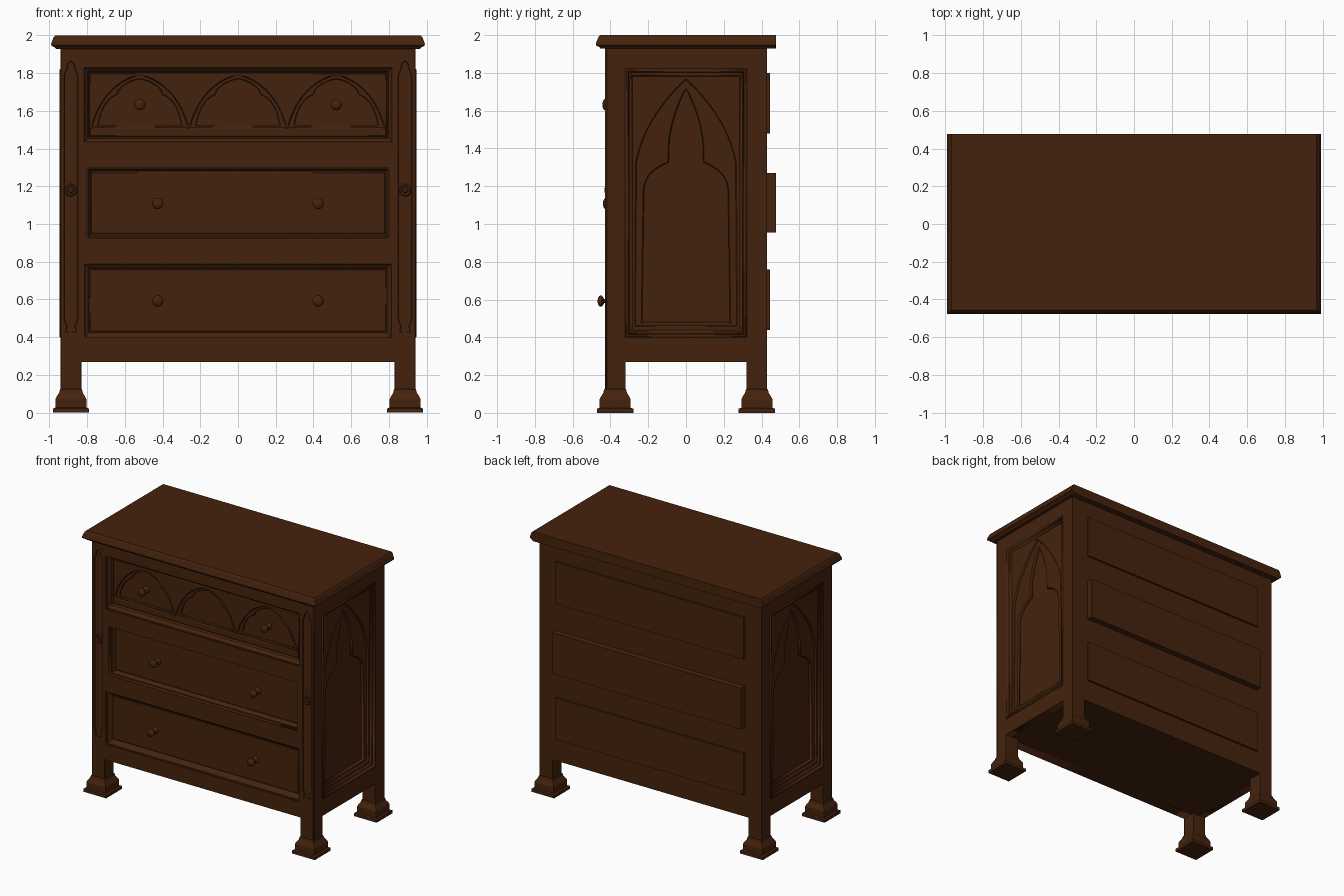
import bpy, bmesh, math
from mathutils import Matrix, Vector

if "Cube" in bpy.data.objects:
    bpy.data.objects.remove(bpy.data.objects["Cube"])

wood = bpy.data.materials.new("dark_brown_wood")
wood.diffuse_color = (0.060, 0.0165, 0.0040, 1)
wood.use_nodes = True
wood.node_tree.nodes["Principled BSDF"].inputs["Base Color"].default_value = wood.diffuse_color

FRONT = Matrix.Rotation(math.pi / 2, 4, 'X')              # (u, v, w) -> (x, z, outwards)
RIGHT = Matrix.Rotation(math.pi / 2, 4, 'Z') @ FRONT
LEFT = Matrix.Rotation(-math.pi / 2, 4, 'Z') @ FRONT


def finish(name, bm, smooth=False):
    bmesh.ops.recalc_face_normals(bm, faces=bm.faces)
    me = bpy.data.meshes.new(name)
    bm.to_mesh(me)
    bm.free()
    me.materials.append(wood)
    ob = bpy.data.objects.new(name, me)
    bpy.context.collection.objects.link(ob)
    if smooth:
        bpy.ops.object.select_all(action='DESELECT')
        ob.select_set(True)
        bpy.context.view_layer.objects.active = ob
        bpy.ops.object.shade_smooth_by_angle(angle=math.radians(40))
    return ob


def loft(name, rings, matrix=Matrix(), smooth=False):
    """Skin a stack of equal rings and cap both ends."""
    bm = bmesh.new()
    vs = [[bm.verts.new(matrix @ Vector(p)) for p in r] for r in rings]
    n = len(rings[0])
    for a, b in zip(vs, vs[1:]):
        for i in range(n):
            j = (i + 1) % n
            bm.faces.new((a[i], a[j], b[j], b[i]))
    bm.faces.new(vs[0][::-1])
    bm.faces.new(vs[-1])
    return finish(name, bm, smooth)


def rect(u0, u1, v0, v1, w=None):
    pts = [(u0, v0), (u1, v0), (u1, v1), (u0, v1)]
    return pts if w is None else [(u, v, w) for u, v in pts]


def box(name, x0, x1, y0, y1, z0, z1):
    return loft(name, [rect(x0, x1, y0, y1, z0), rect(x0, x1, y0, y1, z1)])


def turned(name, matrix, stations, n=20):
    """Turned part from (radius, height) stations."""
    return loft(name, [[(r * math.cos(2 * math.pi * i / n), r * math.sin(2 * math.pi * i / n), h)
                        for i in range(n)] for r, h in stations], matrix, True)


def plate(name, loops, w0, w1, matrix, bevel=0.0):
    """Flat board with holes between depths w0 and w1, with chamfered edges."""
    cu = bpy.data.curves.new(name, 'CURVE')
    cu.dimensions = '2D'
    cu.fill_mode = 'BOTH'
    cu.extrude = (w1 - w0) / 2 - bevel
    cu.bevel_depth = bevel
    cu.bevel_resolution = 0
    cu.offset = -bevel
    for loop in loops:
        sp = cu.splines.new('POLY')
        sp.points.add(len(loop) - 1)
        for p, (u, v) in zip(sp.points, loop):
            p.co = (u, v, 0, 1)
        sp.use_cyclic_u = True
    tmp = bpy.data.objects.new(name + "_curve", cu)
    bpy.context.collection.objects.link(tmp)
    dg = bpy.context.evaluated_depsgraph_get()
    me = bpy.data.meshes.new_from_object(tmp.evaluated_get(dg))
    bpy.data.objects.remove(tmp)
    bm = bmesh.new()
    bm.from_mesh(me)
    bpy.data.meshes.remove(me)
    bmesh.ops.remove_doubles(bm, verts=bm.verts, dist=1e-5)
    bm.transform(matrix @ Matrix.Translation((0, 0, (w0 + w1) / 2)))
    return finish(name, bm)


def bez(a, c, b, n=10):
    return [tuple((1 - t) ** 2 * a[k] + 2 * t * (1 - t) * c[k] + t * t * b[k] for k in (0, 1))
            for t in (i / n for i in range(n + 1))]


def mirrored(half, cx=0):
    """Close a right-hand outline (bottom to apex) with its mirror image."""
    return [(cx + u, v) for u, v in half] + [(cx - u, v) for u, v in half[-2::-1]]


# Carcass core and overhanging top (flush at the back)
box("carcass", -0.885, 0.885, -0.345, 0.43, 0.27, 1.94)
loft("top_board", [rect(-h, h, -h + 0.513, 0.477, z) for h, z in
                   ((0.965, 1.928), (0.974, 1.938), (0.989, 1.945), (0.990, 1.956),
                    (0.984, 1.972), (0.977, 1.990), (0.968, 2.0))])

# Corner posts with flared feet
for sx in (-1, 1):
    for sy, side in ((-1, "front"), (1, "back")):
        cx, cy = sx * 0.885, sy * 0.375
        name = side + ("_left" if sx < 0 else "_right")
        y0 = cy - (0.043 if sy < 0 else 0.055)
        box(name + "_post", cx - 0.055, cx + 0.055, y0, cy + 0.055, 0.11, 1.94)
        loft(name + "_foot", [rect(cx - h, cx + h, cy - h, cy + h, z) for h, z in
                              ((0.096, 0.0), (0.096, 0.022), (0.082, 0.027), (0.082, 0.072),
                               (0.074, 0.088), (0.063, 0.105), (0.058, 0.124), (0.055, 0.126))])

# Pointed grooves and rosettes on the front posts
for cx in (-0.885, 0.885):
    groove = mirrored([(0.026, 0.43), (0.020, 0.46), (0.034, 0.49), (0.034, 1.79),
                       (0.018, 1.825), (0.014, 1.85), (0.0, 1.862)], cx)
    plate("post_face", [rect(cx - 0.055, cx + 0.055, 0.12, 1.935), groove],
          0.418, 0.43, FRONT, 0.003)
    turned("post_rosette", FRONT @ Matrix.Translation((cx, 1.18, 0.416)),
           ((0.034, 0), (0.034, 0.008), (0.028, 0.014), (0.018, 0.010), (0.012, 0.016)), 16)

# Front frame with three drawer openings
openings = [(0.825, 1.425, 1.838), (0.80, 0.925, 1.298), (0.825, 0.388, 0.800)]
plate("front_frame", [rect(-0.832, 0.832, 0.27, 1.94)] +
      [rect(-h, h, a, b) for h, a, b in openings], 0.34, 0.428, FRONT)


def moulding(name, h, z0, z1, steps, matrix):
    """Picture-frame moulding sinking to a flat panel: steps of (inset, depth)."""
    rings = [rect(-h + i, h - i, z0 + i, z1 - i, d) for i, d in steps]
    return loft(name, rings, matrix)


# Drawer fronts with sloped mouldings
top, mid, low = openings
for name, (h, a, b), d in (("middle_drawer", mid, 0.360), ("bottom_drawer", low, 0.388)):
    m = 0.018 if d < 0.37 else 0.036
    moulding(name + "_front", h, a, b, ((0, 0.34), (0, d + 0.034), (m * 0.3, d + 0.034),
             (m * 0.45, d + 0.022), (m * 0.8, d + 0.012), (m, d)), FRONT)
    # shallow line around the field
    plate(name + "_field", [rect(-h + m + 0.004, h - m - 0.004, a + m + 0.006, b - m - 0.006)],
          d - 0.01, d + 0.005, FRONT, 0.003)
moulding("top_drawer_moulding", *top, ((0, 0.34), (0, 0.422), (0.010, 0.422), (0.016, 0.408),
         (0.028, 0.398), (0.036, 0.366)), FRONT)

# Row of three pointed arches on the top drawer
arches, cusps = [], []
for cx in (-0.52, 0, 0.52):
    arches.append(mirrored([(0.252, 1.512)] + bez((0.245, 1.54), (0.18, 1.74), (0, 1.79)), cx))
    cusps.append(mirrored([(0.222, 1.522)] + bez((0.215, 1.55), (0.19, 1.66), (0.12, 1.685), 6)
                          + bez((0.11, 1.71), (0.07, 1.755), (0, 1.768), 6), cx))
field = rect(-0.788, 0.788, 1.462, 1.801)
plate("top_drawer_arches", [field] + arches, 0.372, 0.390, FRONT, 0.006)
plate("top_drawer_cusps", [field] + cusps, 0.360, 0.376, FRONT, 0.004)

# Knobs
for x, z, y in ((0.52, 1.632, 0.366), (0.425, 1.108, 0.363), (0.425, 0.592, 0.391)):
    for s in (-1, 1):
        turned("knob", FRONT @ Matrix.Translation((s * x, z, y)),
               ((0.026, 0), (0.026, 0.006), (0.020, 0.014), (0.012, 0.020), (0.011, 0.042),
                (0.018, 0.047), (0.028, 0.053), (0.030, 0.060), (0.027, 0.068),
                (0.018, 0.074), (0.006, 0.077)))

# Drawer backs showing through the rear
for z0, z1, y in ((1.48, 1.80, 0.445), (0.955, 1.27, 0.477), (0.44, 0.758, 0.445)):
    box("drawer_back", -0.80, 0.80, 0.40, y, z0, z1)

# Side rails, panel mouldings and gothic tracery
arch = mirrored([(0.268, 0.462)] + bez((0.262, 1.32), (0.225, 1.55), (0, 1.765)))
trefoil = mirrored([(0.232, 0.482)] + bez((0.222, 1.18), (0.215, 1.28), (0.092, 1.325), 8)
                   + bez((0.088, 1.44), (0.07, 1.58), (0, 1.715), 8))
panel = rect(-0.282, 0.282, 0.438, 1.782)
for M in (LEFT, RIGHT):
    plate("side_frame", [rect(-0.322, 0.322, 0.27, 1.94), rect(-0.318, 0.318, 0.402, 1.818)],
          0.87, 0.94, M)
    plate("side_moulding", [rect(-0.322, 0.322, 0.398, 1.822), rect(-0.302, 0.302, 0.418, 1.802)],
          0.88, 0.946, M, 0.006)
    plate("side_inner_moulding", [rect(-0.306, 0.306, 0.414, 1.806), panel], 0.88, 0.930, M, 0.008)
    plate("side_panel", [rect(-0.29, 0.29, 0.43, 1.79), arch], 0.893, 0.918, M, 0.005)
    plate("side_tracery", [rect(-0.29, 0.29, 0.43, 1.79), trefoil], 0.880, 0.905, M, 0.005)
